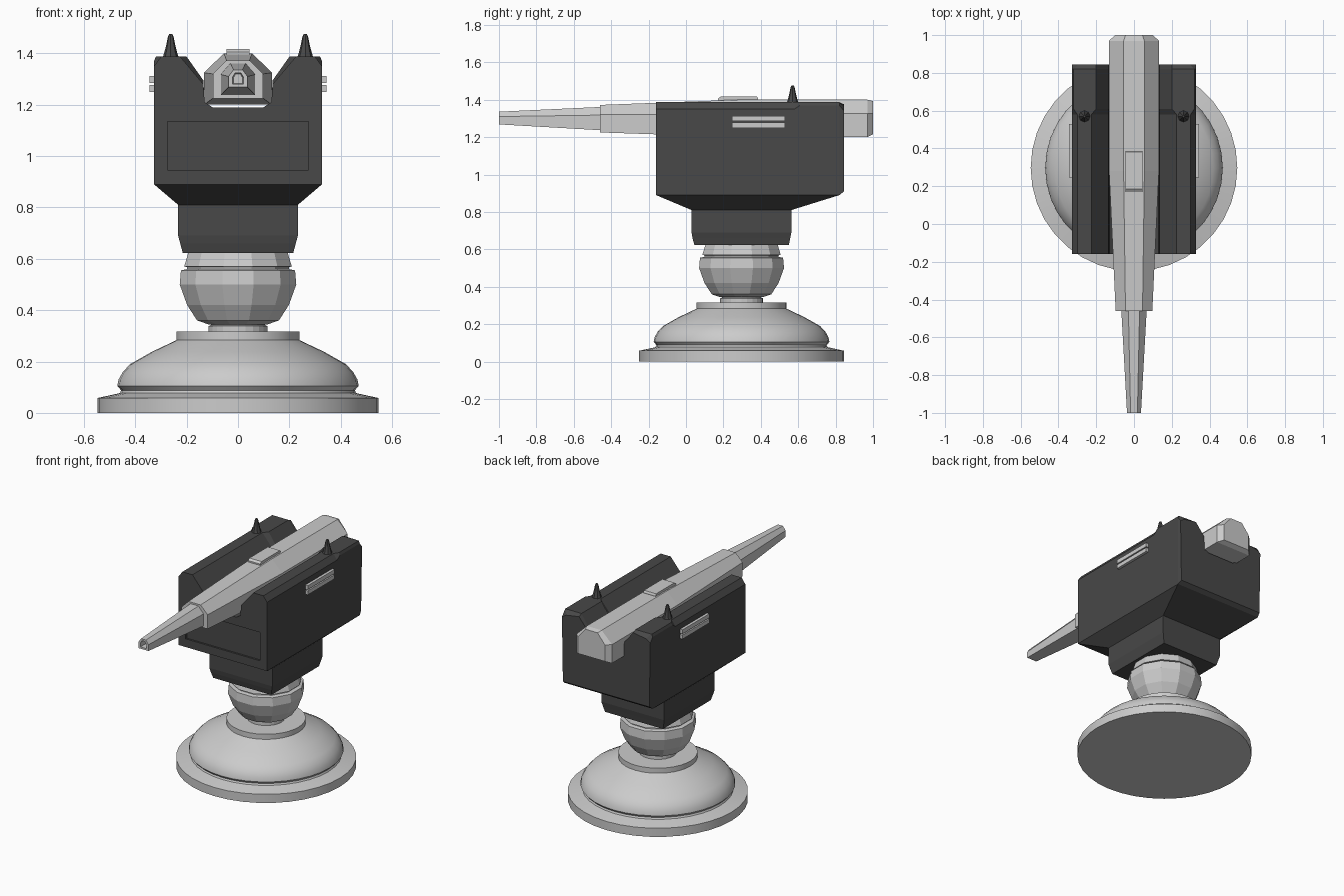
import bpy, bmesh, math

if "Cube" in bpy.data.objects:
    bpy.data.objects.remove(bpy.data.objects["Cube"])

CY = 0.297  # y of the pedestal axis

dark = bpy.data.materials.new("dark_grey")
dark.diffuse_color = (0.065, 0.065, 0.065, 1)
dark.use_nodes = True
dark.node_tree.nodes["Principled BSDF"].inputs["Base Color"].default_value = dark.diffuse_color


def finish(name, bm, mat=None):
    bmesh.ops.recalc_face_normals(bm, faces=bm.faces)
    me = bpy.data.meshes.new(name)
    bm.to_mesh(me)
    bm.free()
    ob = bpy.data.objects.new(name, me)
    bpy.context.collection.objects.link(ob)
    if mat:
        me.materials.append(mat)
    return ob


def loft(name, rings, mat=None):
    """Skin a list of closed rings with equal point counts and cap both ends."""
    bm = bmesh.new()
    vs = [[bm.verts.new(p) for p in r] for r in rings]
    n = len(rings[0])
    for a, b in zip(vs, vs[1:]):
        for i in range(n):
            j = (i + 1) % n
            bm.faces.new((a[i], a[j], b[j], b[i]))
    bm.faces.new(vs[0])
    bm.faces.new(vs[-1])
    return finish(name, bm, mat)


def lathe(name, profile, sides, x=0, y=CY, turn=0, mat=None):
    rings = [[(x + r * math.cos(turn + i * math.tau / sides),
               y + r * math.sin(turn + i * math.tau / sides), z)
              for i in range(sides)] for r, z in profile]
    return loft(name, rings, mat)


def box(name, x0, x1, y0, y1, z0, z1, mat=None):
    return loft(name, [[(x0, y0, z), (x1, y0, z), (x1, y1, z), (x0, y1, z)]
                       for z in (z0, z1)], mat)


def mirrored(half, y):
    """Full cross-section in the xz plane from its right half."""
    return [(x, y, z) for x, z in half] + [(-x, y, z) for x, z in reversed(half)]


# Round base: flange, dome and top disc
base = lathe("base", [(.547, 0), (.547, .058), (.46, .077), (.455, .088), (.47, .105),
                      (.465, .13), (.448, .16), (.42, .19), (.335, .238), (.24, .283),
                      (.24, .317)], 36)
bpy.context.view_layer.objects.active = base
base.select_set(True)
bpy.ops.object.shade_smooth_by_angle(angle=math.radians(30))
base.select_set(False)

# Neck and faceted ball joint
lathe("neck", [(.115, .31), (.115, .338), (.105, .342), (.105, .37)], 24)
lathe("ball_joint", [(.12, .345), (.165, .36), (.205, .42), (.235, .5), (.23, .555),
                     (.205, .56), (.205, .568), (.217, .57), (.195, .64)],
      12, turn=math.radians(15))

# Lower housing: tapered rectangular sections
sections = [(.17, .07, .53, .622), (.215, .045, .55, .622), (.225, .035, .557, .66),
            (.233, .03, .563, .69), (.233, .03, .563, .81), (.327, -.16, .82, .89)]
loft("lower_housing", [[(-x, a, z), (x, a, z), (x, b, z), (-x, b, z)]
                       for x, a, b, z in sections], dark)

# Upper housing: cradle section swept along y
front_half = [(.327, .89), (.327, 1.35), (.30, 1.387), (.225, 1.387),
              (.135, 1.28), (.13, 1.21), (.10, 1.19)]
rear_half = [(.327, .89), (.327, 1.37), (.32, 1.387), (.2, 1.387),
             (.135, 1.295), (.13, 1.21), (.10, 1.19)]
end_half = [(.32, .91), (.327, 1.34), (.295, 1.36), (.2, 1.375)] + rear_half[4:]
housing = loft("upper_housing", [mirrored(front_half, -.16), mirrored(front_half, .58),
                                 mirrored(rear_half, .61), mirrored(rear_half, .82),
                                 mirrored(end_half, .845)], dark)

# Recessed front panel
cutter = box("panel_cutter", -.275, .275, -.3, -.148, .945, 1.135)
cutter.hide_render = True
cutter.hide_viewport = True
cutter.display_type = 'WIRE'
cut = housing.modifiers.new("panel", 'BOOLEAN')
cut.object = cutter
cut.operation = 'DIFFERENCE'
cut.solver = 'EXACT'

# Side bars and sight spikes on both sides
for s, side in ((-1, "left"), (1, "right")):
    xs = sorted((s * .31, s * .345))
    for z, level in ((1.25, "lower"), (1.285, "upper")):
        box(f"{side}_{level}_bar", *xs, .245, .53, z, z + .027)
    lathe(f"{side}_spike", [(.034, 1.375), (.026, 1.4), (.018, 1.43), (.011, 1.465),
                            (.006, 1.476)], 8, x=s * .262, y=.57, mat=dark)


def gun_ring(y, w, t, zb, zm, zt):
    return mirrored([(w, zb), (w, zm), (t, zt)], y)


# Gun body with tapered nose and chamfered tail
loft("gun_body", [gun_ring(-.46, .097, .045, 1.225, 1.32, 1.372),
                  gun_ring(.28, .132, .055, 1.2, 1.325, 1.4),
                  gun_ring(.97, .132, .055, 1.2, 1.325, 1.4),
                  gun_ring(1.0, .1, .045, 1.215, 1.325, 1.392)])

# Barrel with sunken bore
loft("barrel", [gun_ring(-.9, .018, .009, 1.282, 1.305, 1.32),
                gun_ring(-1.0, .022, .011, 1.28, 1.306, 1.324),
                gun_ring(-1.0, .037, .018, 1.268, 1.31, 1.336),
                gun_ring(-.44, .068, .03, 1.236, 1.318, 1.362)])

# Raised block on top of the gun
loft("top_block", [[(-.045, a, z), (.045, a, z), (.045, b, z), (-.045, b, z)]
                   for a, b, z in ((.17, .385, 1.38), (.17, .385, 1.405), (.185, .38, 1.416))])
